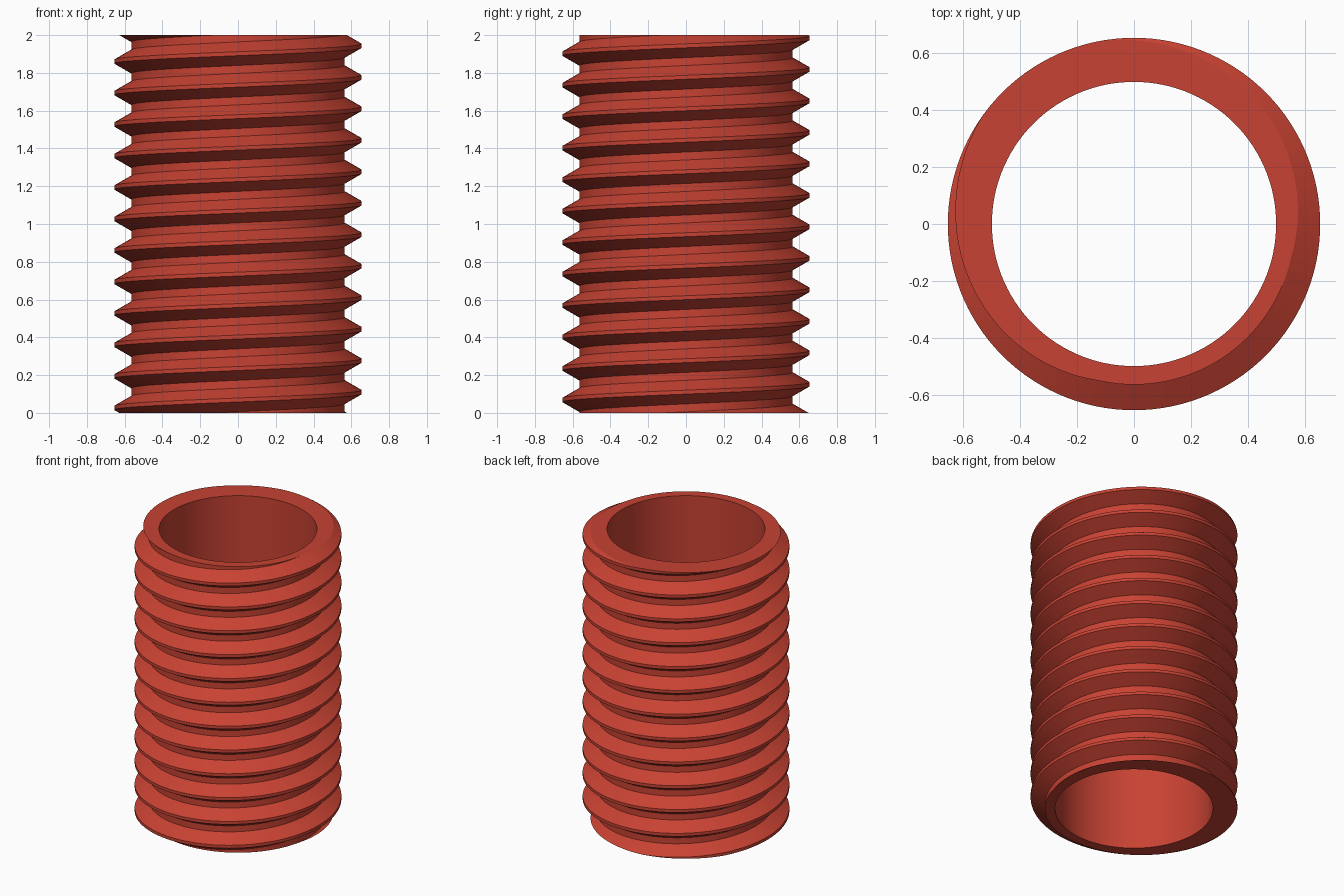
import bpy, bmesh
from math import pi, cos, sin, tan, radians

cube = bpy.data.objects.get("Cube")
if cube:
    bpy.data.objects.remove(cube, do_unlink=True)

LENGTH, PITCH = 2.0, 2.0 / 12
CREST, ROOT, BORE = 0.655, 0.565, 0.5
PHASE = 0.11          # height of a crest centre on the +x side
SEGMENTS = 120

red = bpy.data.materials.new("red")
red.use_nodes = True
colour = (0.58, 0.055, 0.033, 1)
red.diffuse_color = colour
red.node_tree.nodes["Principled BSDF"].inputs["Base Color"].default_value = colour

bm = bmesh.new()

# Thread profile for one pitch: crest flat, 60 degree flanks, root flat
flat = PITCH / 16
flank = (CREST - ROOT) * tan(radians(30))
profile = [(CREST, -flat), (CREST, flat),
           (ROOT, flat + flank), (ROOT, PITCH - flat - flank)]
rows = [(r, PHASE + z + turn * PITCH) for turn in range(-3, 15) for r, z in profile]

# Right-handed helical sweep, longer than the tube
columns = []
for j in range(SEGMENTS + 1):
    a = 2 * pi * j / SEGMENTS
    rise = PITCH * j / SEGMENTS
    columns.append([bm.verts.new((r * cos(a), r * sin(a), z + rise)) for r, z in rows])
for left, right in zip(columns, columns[1:]):
    for k in range(len(rows) - 1):
        bm.faces.new((left[k], right[k], right[k + 1], left[k + 1]))
bmesh.ops.remove_doubles(bm, verts=bm.verts, dist=1e-4)

# Trim both ends flat
for height, direction in ((0, -1), (LENGTH, 1)):
    bmesh.ops.bisect_plane(bm, geom=bm.verts[:] + bm.edges[:] + bm.faces[:],
                           dist=1e-5, plane_co=(0, 0, height),
                           plane_no=(0, 0, direction), clear_outer=True)
bmesh.ops.remove_doubles(bm, verts=bm.verts, dist=1e-4)

# End rings: pull the open rims in to the bore radius
rims = [e for e in bm.edges if e.is_boundary]
ring = bmesh.ops.extrude_edge_only(bm, edges=rims)["geom"]
for v in (g for g in ring if isinstance(g, bmesh.types.BMVert)):
    scale = BORE / v.co.xy.length
    v.co.x *= scale
    v.co.y *= scale

# Bore wall between the two inner rims
bmesh.ops.bridge_loops(bm, edges=[e for e in bm.edges if e.is_boundary])
bmesh.ops.recalc_face_normals(bm, faces=bm.faces)

mesh = bpy.data.meshes.new("threaded_tube")
bm.to_mesh(mesh)
bm.free()
mesh.materials.append(red)
tube = bpy.data.objects.new("threaded_tube", mesh)
bpy.context.collection.objects.link(tube)

bpy.ops.object.select_all(action='DESELECT')
tube.select_set(True)
bpy.context.view_layer.objects.active = tube
bpy.ops.object.shade_smooth_by_angle(angle=radians(20))
